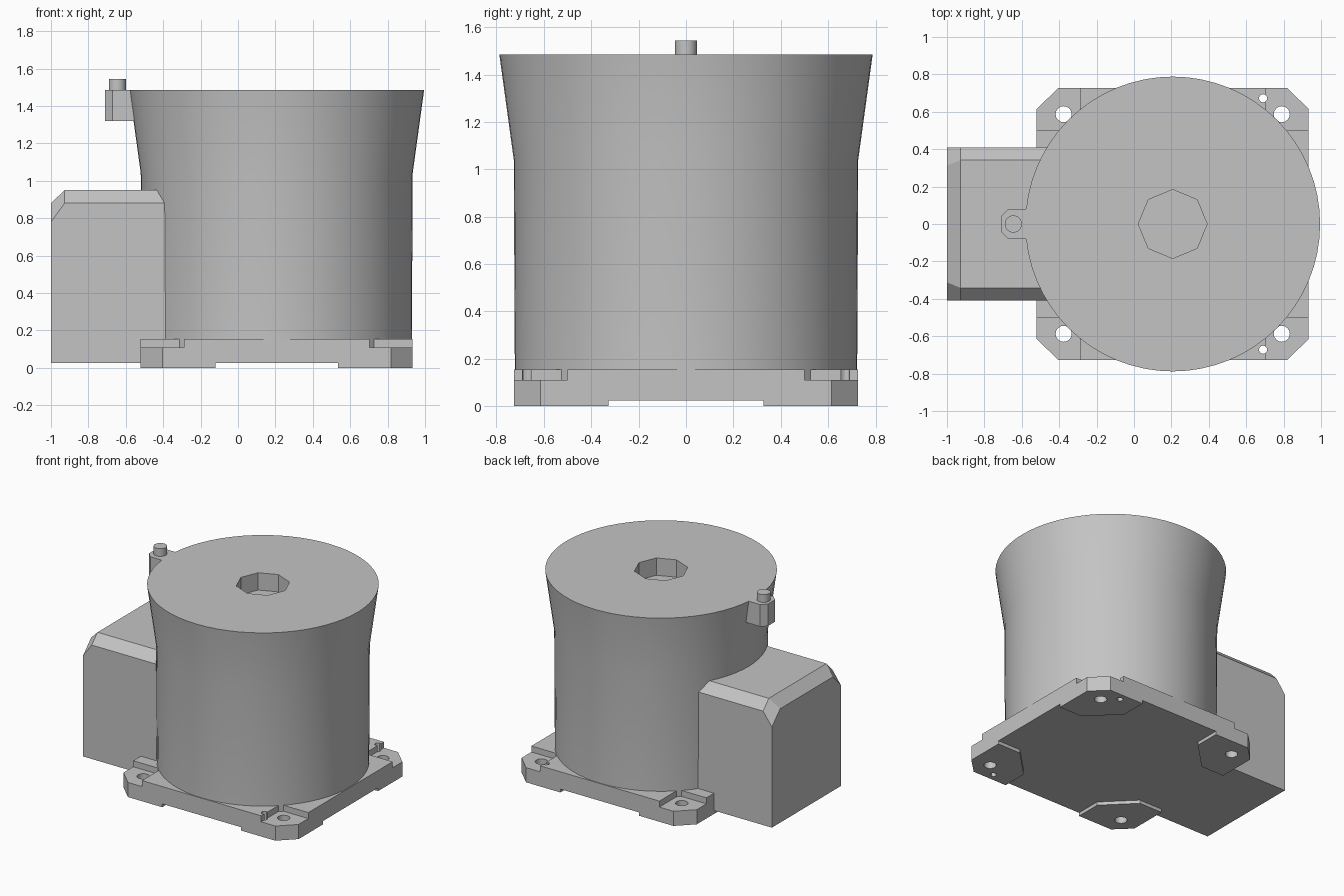
import bpy
import bmesh
from math import cos, sin, pi

if "Cube" in bpy.data.objects:
    bpy.data.objects.remove(bpy.data.objects["Cube"])

grey = bpy.data.materials.new("plain grey")
grey.use_nodes = True
colour = (0.55, 0.55, 0.55, 1)
grey.diffuse_color = colour
grey.node_tree.nodes["Principled BSDF"].inputs["Base Color"].default_value = colour

CX = 0.207      # axis of the drum
HALF = 0.727    # half width of the base, radius of the drum
TOP = 1.485


def loft(name, sections):
    """Solid through a list of closed sections with equal point counts."""
    bm = bmesh.new()
    rings = [[bm.verts.new(p) for p in s] for s in sections]
    bm.faces.new(rings[0])
    bm.faces.new(rings[-1])
    n = len(rings[0])
    for a, b in zip(rings, rings[1:]):
        for i in range(n):
            j = (i + 1) % n
            bm.faces.new((a[i], a[j], b[j], b[i]))
    bmesh.ops.recalc_face_normals(bm, faces=bm.faces)
    mesh = bpy.data.meshes.new(name)
    bm.to_mesh(mesh)
    bm.free()
    mesh.materials.append(grey)
    ob = bpy.data.objects.new(name, mesh)
    bpy.context.collection.objects.link(ob)
    return ob


def prism(name, outline, z0, z1):
    return loft(name, [[(x, y, z) for x, y in outline] for z in (z0, z1)])


def circle(x, y, r, n):
    return [(x + r * cos(2 * pi * i / n), y + r * sin(2 * pi * i / n)) for i in range(n)]


def four_way(quarter):
    """Mirror a quarter outline about the drum axis into a closed outline."""
    half = quarter + [(-x, y) for x, y in reversed(quarter)]
    full = half + [(x, -y) for x, y in reversed(half)]
    return [(CX + x, y) for x, y in full]


def select_only(ob):
    bpy.ops.object.select_all(action='DESELECT')
    ob.select_set(True)
    bpy.context.view_layer.objects.active = ob


def cut(ob, cutter):
    mod = ob.modifiers.new("cut", 'BOOLEAN')
    mod.operation = 'DIFFERENCE'
    mod.solver = 'EXACT'
    mod.object = cutter
    select_only(ob)
    bpy.ops.object.modifier_apply(modifier=mod.name)
    bpy.data.objects.remove(cutter)


def smooth(ob):
    select_only(ob)
    bpy.ops.object.shade_smooth_by_angle(angle=pi / 6)


# Mounting base: chamfered plate, relieved underneath to leave corner feet
base = prism("mounting_base", four_way([(HALF, 0.615), (0.612, HALF)]), 0, 0.155)
relief = four_way([(0.9, 0.327), (0.535, 0.327), (0.327, 0.535), (0.327, 0.9)])
cut(base, prism("underside_cutter", relief, -0.1, 0.025))

# Corner pockets, bolt holes and the two small pin holes
for sx in (-1, 1):
    for sy in (-1, 1):
        pocket = [(CX + sx * x, sy * y) for x, y in
                  ((0.495, 0.5), (0.9, 0.5), (0.9, 0.9), (0.495, 0.9))]
        cut(base, prism("pocket_cutter", pocket, 0.11, 0.3))
        bolt = circle(CX + sx * 0.583, sy * 0.587, 0.043, 16)
        cut(base, prism("bolt_cutter", bolt, -0.1, 0.3))
for sy in (-1, 1):
    cut(base, prism("pin_cutter", circle(0.69, sy * 0.672, 0.022, 12), -0.1, 0.3))
smooth(base)

# Drum with flared rim and an octagonal socket in the top
drum = loft("drum", [[(x, y, z) for x, y in circle(CX, 0, r, 64)]
                     for r, z in ((0.722, 0.05), (0.727, 1.04), (0.788, TOP))])
cut(drum, prism("socket_cutter", circle(CX, 0, 0.184, 8), TOP - 0.13, TOP + 0.2))
smooth(drum)


# Side housing with bevelled top edges and a sloped outer end
def housing_section(x, shoulder, top, inset):
    return [(x, -0.41, 0.025), (x, -0.41, shoulder), (x, -inset, top),
            (x, inset, top), (x, 0.41, shoulder), (x, 0.41, 0.025)]


loft("side_housing", [housing_section(-1, 0.78, 0.88, 0.312),
                      housing_section(-0.927, 0.88, 0.95, 0.342),
                      housing_section(-0.3, 0.88, 0.95, 0.342)])

# Rim lug and its upright pin
lug = [(-0.45, -0.08), (-0.672, -0.08), (-0.71, -0.042),
       (-0.71, 0.042), (-0.672, 0.08), (-0.45, 0.08)]
prism("rim_lug", lug, 1.32, TOP)
smooth(prism("lug_pin", circle(-0.645, 0, 0.046, 24), 1.45, 1.543))
